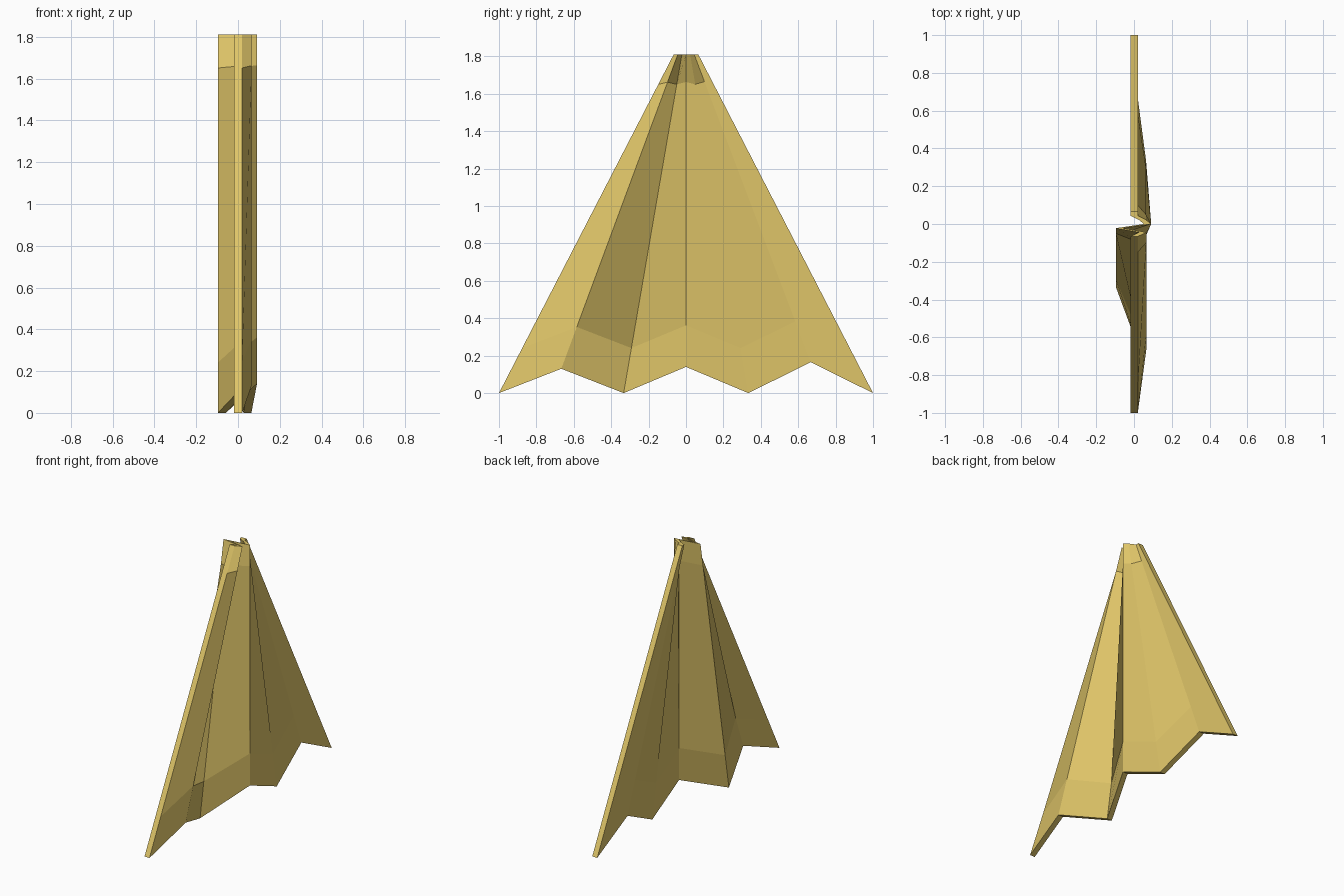
import bpy
import bmesh

if "Cube" in bpy.data.objects:
    bpy.data.objects.remove(bpy.data.objects["Cube"])

HEIGHT = 1.81
TOP_SCALE = 0.066
THICK = 0.038
ROWS = (0.0, 0.133, 0.912, 1.0)

# Pleat columns: front x, hem height (spaced evenly from y = -1 to y = 1)
PLEATS = [(0.02, 0), (0.065, 0.13), (-0.058, 0), (0.091, 0.14),
          (0.064, 0), (0.02, 0.165), (0.02, 0)]


def sheet(bm, shift):
    """One side of the cloth as a grid of vertices, rows by columns."""
    grid = []
    for t in ROWS:
        row = []
        for i, (x, hem) in enumerate(PLEATS):
            y = (-1 + i / 3) * (1 + (TOP_SCALE - 1) * t)
            row.append(bm.verts.new((x - shift, y, hem + (HEIGHT - hem) * t)))
        grid.append(row)
    return grid


# Pleated cloth: front and back sheets
bm = bmesh.new()
front, back = sheet(bm, 0), sheet(bm, THICK)
for g in (front, back):
    for r in range(len(ROWS) - 1):
        for c in range(len(PLEATS) - 1):
            bm.faces.new((g[r][c], g[r][c + 1], g[r + 1][c + 1], g[r + 1][c]))

# Rim joining the sheets along hem, sides and top
for r in (0, -1):
    for c in range(len(PLEATS) - 1):
        bm.faces.new((front[r][c], front[r][c + 1], back[r][c + 1], back[r][c]))
for c in (0, -1):
    for r in range(len(ROWS) - 1):
        bm.faces.new((front[r][c], front[r + 1][c], back[r + 1][c], back[r][c]))
bmesh.ops.recalc_face_normals(bm, faces=bm.faces)

mesh = bpy.data.meshes.new("pleated_cloth")
bm.to_mesh(mesh)
bm.free()
cloth = bpy.data.objects.new("pleated_cloth", mesh)
bpy.context.collection.objects.link(cloth)

# Yellow cloth colour
mat = bpy.data.materials.new("yellow_cloth")
mat.diffuse_color = (0.74, 0.56, 0.14, 1)
mat.use_nodes = True
mat.node_tree.nodes["Principled BSDF"].inputs["Base Color"].default_value = mat.diffuse_color
mesh.materials.append(mat)
